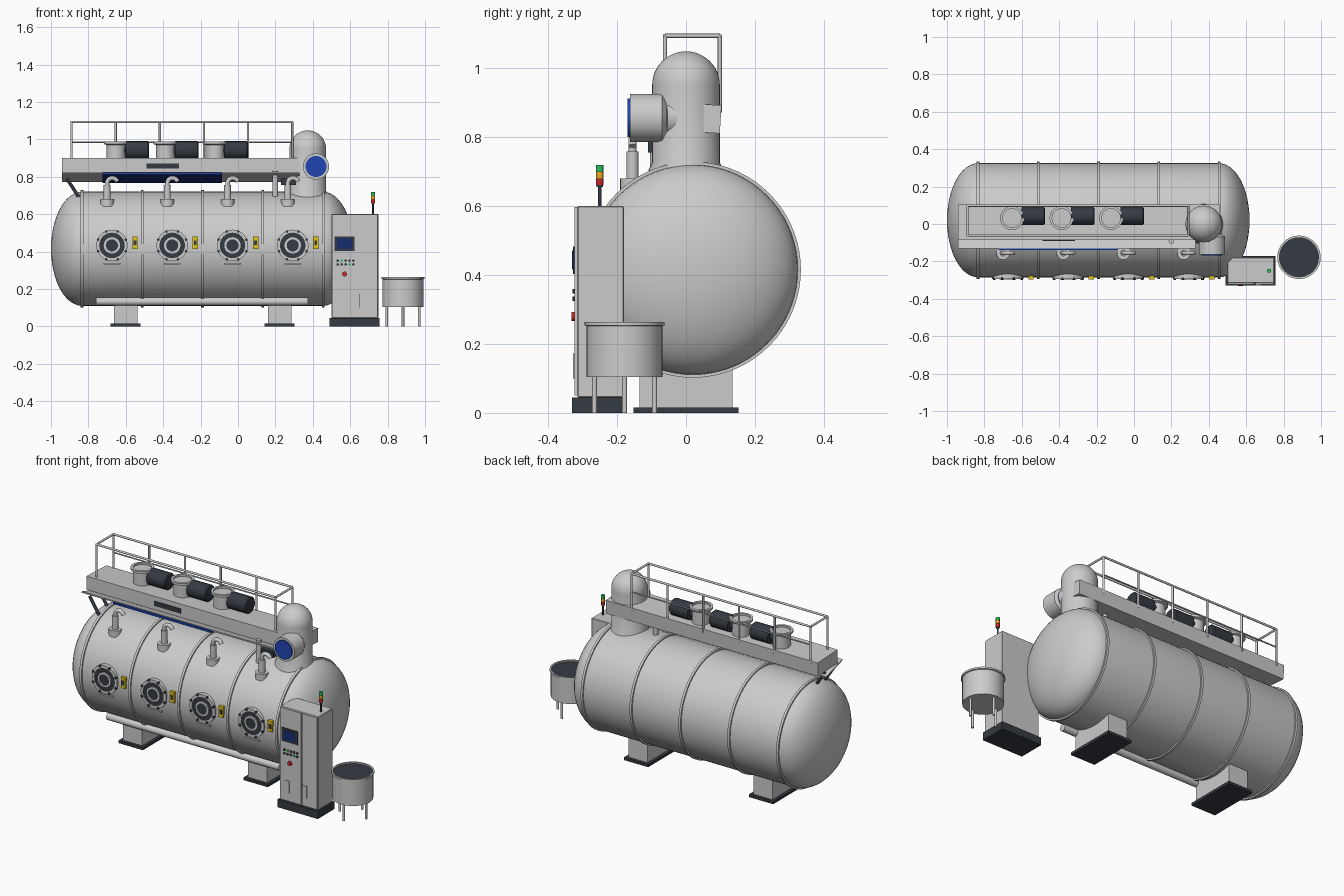
import bpy, bmesh, math
from mathutils import Vector, Matrix

if "Cube" in bpy.data.objects:
    bpy.data.objects.remove(bpy.data.objects["Cube"])


def mat(name, c):
    m = bpy.data.materials.new(name)
    m.diffuse_color = (*c, 1)
    m.use_nodes = True
    m.node_tree.nodes["Principled BSDF"].inputs["Base Color"].default_value = m.diffuse_color
    return m


DARK = mat("dark_slate", (0.035, 0.043, 0.055))
BLUE = mat("blue", (0.015, 0.06, 0.45))
NAVY = mat("navy", (0.008, 0.025, 0.16))
YELLOW = mat("yellow", (0.75, 0.55, 0.01))
RED = mat("red", (0.6, 0.02, 0.02))
AMBER = mat("amber", (0.8, 0.4, 0.01))
GREEN = mat("green", (0.02, 0.55, 0.1))


def finish(name, bm, m=None, smooth=True):
    me = bpy.data.meshes.new(name)
    bmesh.ops.recalc_face_normals(bm, faces=bm.faces)
    bm.to_mesh(me)
    bm.free()
    ob = bpy.data.objects.new(name, me)
    bpy.context.collection.objects.link(ob)
    if m:
        me.materials.append(m)
    if smooth:
        bpy.ops.object.select_all(action='DESELECT')
        ob.select_set(True)
        bpy.context.view_layer.objects.active = ob
        bpy.ops.object.shade_smooth_by_angle(angle=math.radians(35))
    return ob


def box(name, x0, x1, y0, y1, z0, z1, m=None, bevel=0):
    bm = bmesh.new()
    bmesh.ops.create_cube(bm, size=1)
    for v in bm.verts:
        v.co = ((x0 + x1) / 2 + v.co.x * (x1 - x0), (y0 + y1) / 2 + v.co.y * (y1 - y0),
                (z0 + z1) / 2 + v.co.z * (z1 - z0))
    if bevel:
        bmesh.ops.bevel(bm, geom=bm.edges[:], offset=bevel, segments=1, affect='EDGES')
    return finish(name, bm, m, False)


def lathe(name, profile, origin, axis, m=None, seg=32):
    """Revolve (radius, distance along axis) points about an axis."""
    q = Vector((0, 0, 1)).rotation_difference(Vector(axis))
    bm = bmesh.new()
    rows = []
    for r, h in profile:
        n = 1 if r < 1e-6 else seg
        rows.append([bm.verts.new(Vector(origin) + q @ Vector(
            (r * math.cos(2 * math.pi * i / seg), r * math.sin(2 * math.pi * i / seg), h))) for i in range(n)])
    for a, b in zip(rows, rows[1:]):
        for i in range(seg):
            j = (i + 1) % seg
            quad = [a[i % len(a)], a[j % len(a)], b[j % len(b)], b[i % len(b)]]
            quad = list(dict.fromkeys(quad))
            if len(quad) > 2:
                bm.faces.new(quad)
    return finish(name, bm, m)


def rod(name, a, b, r, m=None, seg=12):
    d = Vector(b) - Vector(a)
    return lathe(name, [(0, 0), (r, 0), (r, d.length), (0, d.length)], a, d.normalized(), m, seg)


def prism_x(name, pts, x0, x1, m=None):
    """Extrude a y-z outline along x."""
    bm = bmesh.new()
    f = bm.faces.new([bm.verts.new((x0, y, z)) for y, z in pts])
    g = bmesh.ops.extrude_face_region(bm, geom=[f])
    for v in g['geom']:
        if isinstance(v, bmesh.types.BMVert):
            v.co.x = x1
    return finish(name, bm, m, False)


X, Y, Z = (1, 0, 0), (0, 1, 0), (0, 0, 1)
CY, CZ, R = 0.02, 0.415, 0.305

# vessel with domed ends
arc = [i * math.pi / 24 for i in range(13)]
prof = [(R * math.sin(a), -0.834 - 0.166 * math.cos(a)) for a in arc]
prof += [(R * math.cos(a), 0.455 + 0.163 * math.sin(a)) for a in arc]
prof[0] = (0, -1.0)
prof[-1] = (0, 0.618)
lathe("vessel_shell", prof, (0, CY, CZ), X, seg=72)
for i in range(5):
    x = -0.834 + i * 0.3222
    lathe("vessel_hoop", [(R - .01, -.007), (R + .008, -.007), (R + .008, .007), (R - .01, .007)],
          (x, CY, CZ), X, seg=72)

# saddle feet
for x in (-0.601, 0.223):
    box("saddle_foot", x - .063, x + .063, -.135, .135, .01, .19)
    box("foot_plate", x - .08, x + .08, -.152, .152, 0, .016, DARK)

# drain pipe low on the front
rod("drain_pipe", (-.76, -.135, .133), (.375, -.135, .133), .021, seg=24)

# viewing ports, tags and vent pipes, repeated along the vessel
for i in range(4):
    x, z = -0.674 + i * 0.3222, 0.433
    lathe("port_flange", [(.084, 0), (.084, .026), (.068, .026), (.068, .018)], (x, -.268, z), (0, -1, 0), seg=40)
    lathe("port_ring", [(.069, 0), (.069, .023), (0, .023)], (x, -.268, z), (0, -1, 0), DARK)
    lathe("port_bezel", [(.044, 0), (.044, .03), (.032, .03), (.032, .02)], (x, -.268, z), (0, -1, 0))
    rod("port_glass", (x, -.268, z), (x, -.293, z), .034, DARK, 24)
    for k in range(8):
        a = math.pi * (k + .5) / 4
        p = Vector((x + .08 * math.cos(a), -.285, z + .08 * math.sin(a)))
        rod("port_bolt", p, p + Vector((0, -.014, 0)), .007, DARK, 8)
    box("port_step", x - .045, x + .045, -.285, -.262, .332, .34)
    box("warning_tag", x + .109, x + .138, -.296, -.275, .415, .48, YELLOW)
    box("tag_mark", x + .116, x + .131, -.298, -.29, .435, .46, DARK)
    px, py = -0.70 + i * 0.3222, -.155
    lathe("vent_pipe", [(0, -.03), (.036, -.03), (.036, .008), (.018, .008), (.018, .085), (0, .085)],
          (px, py, .672), Z, seg=20)
    cu = bpy.data.curves.new("vent_elbow", 'CURVE')
    cu.dimensions = '3D'
    cu.bevel_depth, cu.bevel_resolution, cu.use_fill_caps = .012, 3, True
    s = cu.splines.new('POLY')
    pts = [(px, py, .74)] + [(px + .028 - .028 * math.cos(a), py, .765 + .028 * math.sin(a))
                            for a in [k * math.pi / 10 for k in range(10)]]
    s.points.add(len(pts) - 1)
    for p, c in zip(s.points, pts):
        p.co = (*c, 1)
    bpy.context.collection.objects.link(bpy.data.objects.new("vent_elbow", cu))

# roof deck, sloping hood underneath and struts
prism_x("roof_deck", [(-.085, .82), (.098, .81), (.103, .892), (-.085, .90)], -.94, .457)
prism_x("hood_sheet", [(.02, .772), (-.13, .818), (-.13, .826), (.02, .78)], -.94, .33)
prism_x("hood_lamp", [(.015, .766), (-.137, .812), (-.137, .822), (.015, .776)], -.725, -.085, NAVY)
prism_x("hood_lamp_edge", [(-.13, .812), (-.14, .812), (-.14, .823), (-.13, .823)], -.725, -.085, BLUE)
box("deck_vent", -.49, -.315, -.09, -.08, .845, .872, DARK)
for y in (-.09, 0):
    rod("deck_strut", (-.915, y, .79), (-.85, y, .69), .009, DARK)
    rod("deck_post", (.2, y, .68), (.2, y, .83), .015)
box("hood_clamp", .23, .31, -.11, -.07, .755, .79, DARK)

# three blowers with motors
for i in range(3):
    x = -0.652 + i * 0.2645
    lathe("blower_body", [(.05, 0), (.05, .08), (.064, .085), (.064, .098), (.05, .098), (.05, .088), (0, .088)],
          (x, .032, .89), Z)
    lathe("blower_motor", [(.03, 0), (.03, .05), (.048, .052), (.048, .17), (.042, .176), (0, .176)],
          (x, .042, .942), X, DARK, 24)

# guard rail
x0, x1, yf, yb, zt = -.89, .29, -.061, .098, 1.093
for y in (yf, yb):
    rod("rail_top", (x0, y, zt), (x1, y, zt), .006)
for x in (x0, x1):
    rod("rail_end", (x, yf, zt), (x, yb, zt), .006)
    rod("rail_corner_post", (x, yf, .88), (x, yf, zt), .006)
rod("rail_middle", (x0, yb, .985), (x1, yb, .985), .004)
for i in range(6):
    x = x0 + i * (x1 - x0) / 5
    rod("rail_post", (x, yb, .87), (x, yb, zt), .006)

# domed tower with side nozzle
dome = [(.098 * math.cos(a), .95 + .098 * math.sin(a)) for a in arc[:-1]] + [(0, 1.048)]
lathe("tower", [(.112, .66), (.108, .705), (.098, .725)] + dome, (.373, 0, 0), Z, seg=48)
lathe("tower_nozzle", [(.055, 0), (.07, .012), (.07, .105), (.055, .105), (.055, .09)],
      (.417, -.057, .855), (0, -1, 0), seg=40)
rod("nozzle_cover", (.417, -.06, .855), (.417, -.169, .855), .056, BLUE, 40)
rod("nozzle_neck", (.41, 0, .855), (.417, -.06, .855), .055, seg=32)

# control cabinet
box("cabinet_base", .49, .757, -.33, -.172, 0, .045, DARK)
box("cabinet_body", .50, .75, -.315, -.18, .045, .60, bevel=.003)
box("cabinet_door", .503, .641, -.323, -.31, .05, .597)
box("cabinet_side_door", .649, .747, -.323, -.31, .05, .597)
box("screen_frame", .517, .623, -.328, -.32, .402, .482, DARK)
box("screen", .53, .61, -.33, -.325, .415, .47, NAVY)
for r in range(2):
    for k in range(5):
        x, z = .533 + k * .021, .352 - r * .021
        rod("button", (x, -.32, z), (x, -.329, z), .007, GREEN if (r, k) in ((0, 1), (1, 3)) else DARK, 10)
rod("stop_button", (.57, -.32, .28), (.57, -.332, .28), .013, RED, 16)
for x in (.55, .665):
    box("cabinet_handle", x - .015, x + .015, -.328, -.32, .10, .172)

# signal lamp
rod("signal_pole", (.722, -.25, .595), (.722, -.25, .66), .005, DARK)
for k, m in enumerate((RED, AMBER, GREEN)):
    rod("signal_lamp", (.722, -.25, .66 + k * .02), (.722, -.25, .678 + k * .02), .011, m, 16)
rod("signal_core", (.722, -.25, .655), (.722, -.25, .715), .009, DARK)

# round basin on legs
bx, by = .882, -.178
lathe("basin", [(0, .104), (.11, .104), (.11, .252), (.116, .254), (.116, .264), (.107, .264), (.107, .24)],
      (bx, by, 0), Z, seg=40)
lathe("basin_contents", [(0, .256), (.108, .256), (.108, .24)], (bx, by, 0), Z, DARK, 40)
for k in range(4):
    a = k * math.pi / 2
    p = Vector((bx + .087 * math.cos(a), by + .087 * math.sin(a), 0))
    rod("basin_leg", p, p + Vector((0, 0, .11)), .007)
